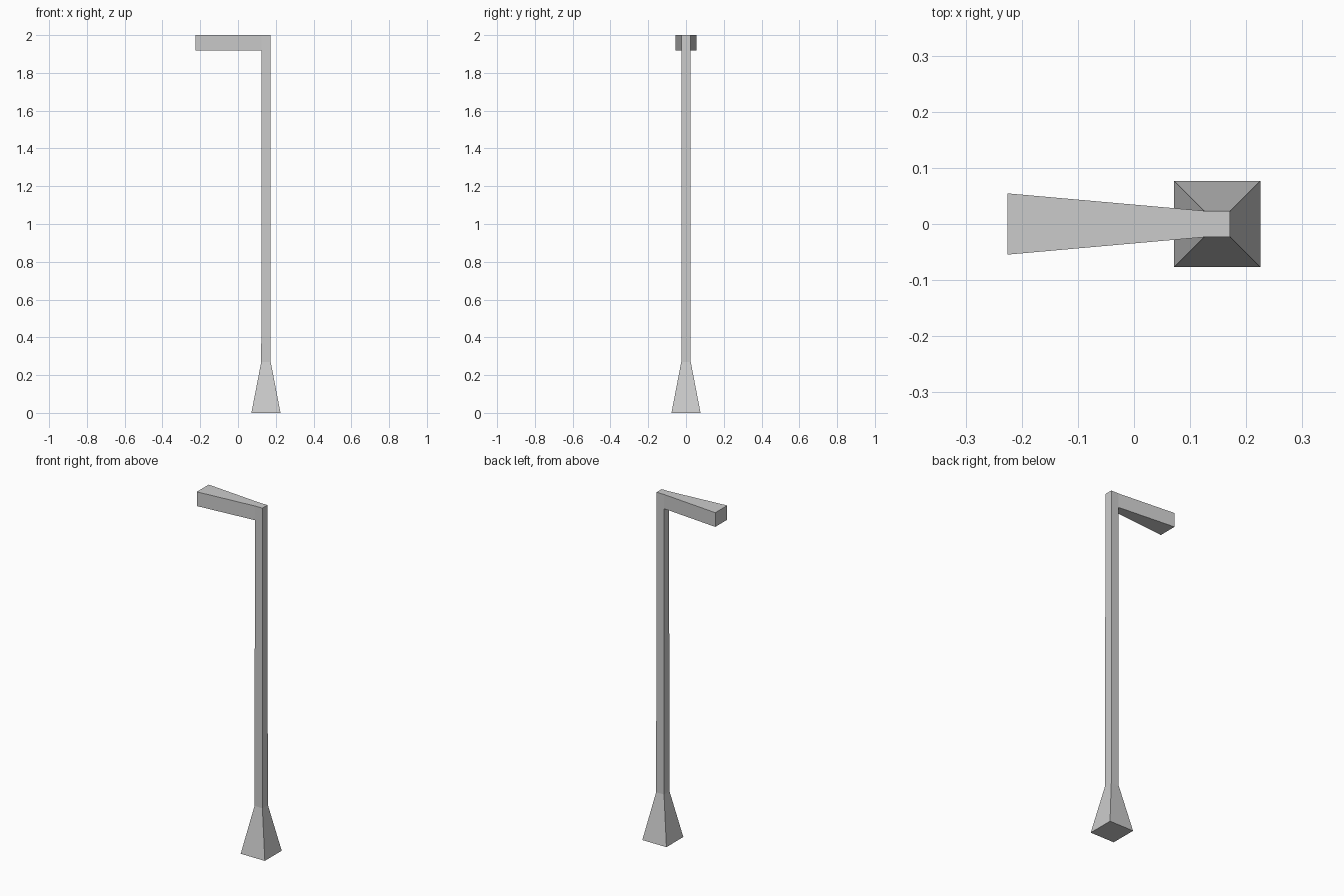
import bpy, bmesh

if "Cube" in bpy.data.objects:
    bpy.data.objects.remove(bpy.data.objects["Cube"])

bm = bmesh.new()
CX = 0.148  # pole axis


def square(half, z):
    return [bm.verts.new((CX + sx * half, sy * half, z))
            for sx, sy in ((-1, -1), (1, -1), (1, 1), (-1, 1))]


def bridge(a, b):
    for i in range(4):
        j = (i + 1) % 4
        bm.faces.new((a[i], a[j], b[j], b[i]))


# flared foot, tapering post and the elbow block on top
rings = [square(h, z) for h, z in
         ((0.077, 0), (0.025, 0.27), (0.0235, 1.918), (0.0235, 2.0))]
for a, b in zip(rings, rings[1:]):
    bridge(a, b)
bm.faces.new(rings[0][::-1])
bm.faces.new(rings[-1])

# lamp arm: extrude the elbow's -x side and widen its end
side = next(f for f in bm.faces
            if all(v.co.x < CX and v.co.z > 1.9 for v in f.verts))
end = bmesh.ops.extrude_discrete_faces(bm, faces=[side])["faces"][0]
for v in end.verts:
    v.co.x = -0.225
    v.co.y *= 0.0545 / 0.0235

bmesh.ops.recalc_face_normals(bm, faces=bm.faces)
mesh = bpy.data.meshes.new("street_lamp")
bm.to_mesh(mesh)
bm.free()
bpy.context.collection.objects.link(bpy.data.objects.new("street_lamp", mesh))
